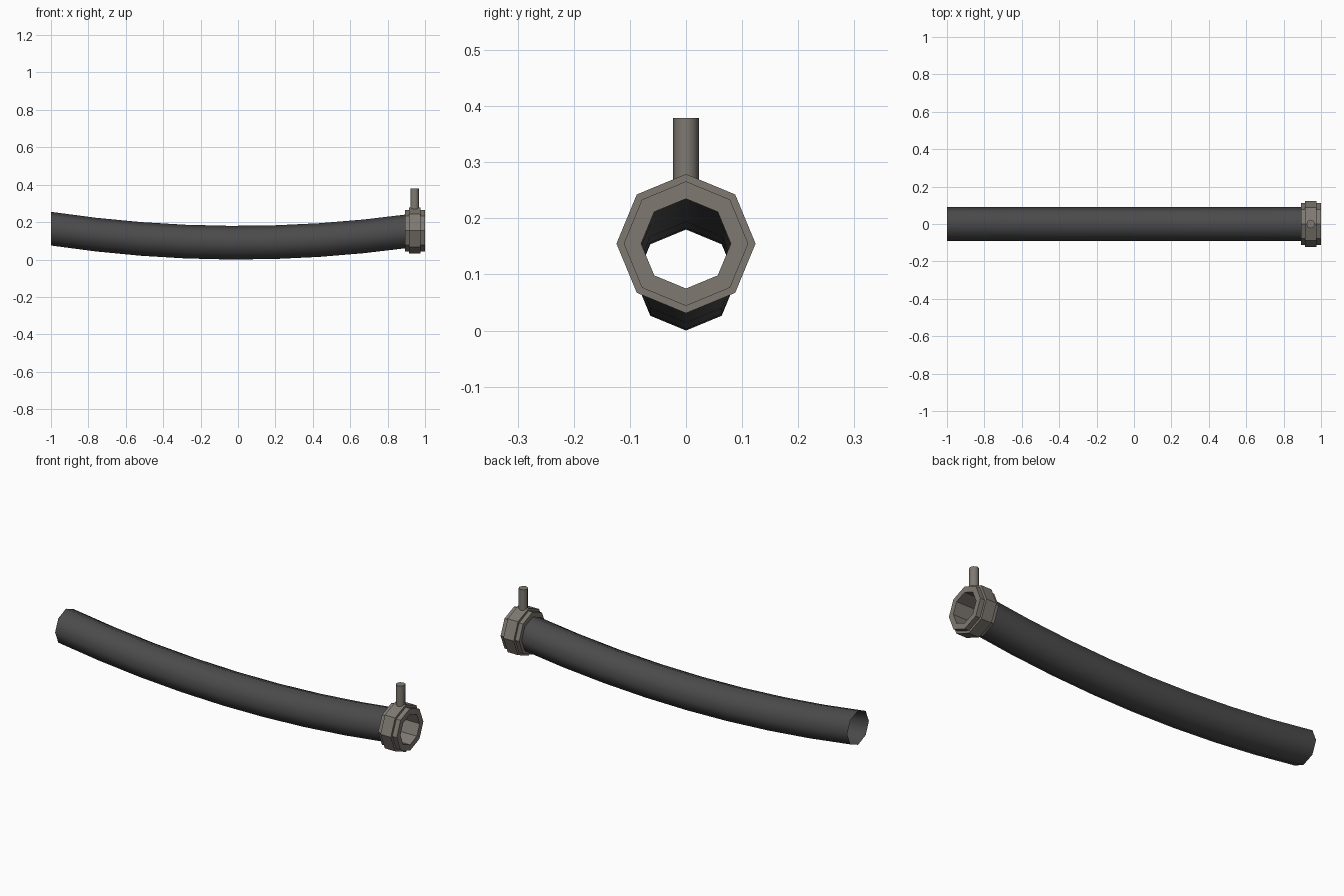
import bpy, bmesh
from math import sin, cos, tau

cube = bpy.data.objects.get("Cube")
if cube:
    bpy.data.objects.remove(cube)

SIDES = 8


def material(name, rgb):
    m = bpy.data.materials.new(name)
    m.use_nodes = True
    m.diffuse_color = (*rgb, 1)
    m.node_tree.nodes["Principled BSDF"].inputs["Base Color"].default_value = (*rgb, 1)
    return m


def ring(bm, x, z, r):
    """Octagon across the x axis, with a corner pointing up."""
    return [bm.verts.new((x, r * sin(tau * i / SIDES), z + r * cos(tau * i / SIDES)))
            for i in range(SIDES)]


def sweep(name, sections, mat, closed=False, smooth=False):
    """Skin a list of (x, z, radius) octagons."""
    bm = bmesh.new()
    rings = [ring(bm, *s) for s in sections]
    pairs = list(zip(rings, rings[1:]))
    if closed:
        pairs.append((rings[-1], rings[0]))
    for a, b in pairs:
        for i in range(SIDES):
            j = (i + 1) % SIDES
            f = bm.faces.new((a[i], b[i], b[j], a[j]))
            f.smooth = smooth
    bmesh.ops.recalc_face_normals(bm, faces=bm.faces)
    me = bpy.data.meshes.new(name)
    bm.to_mesh(me)
    bm.free()
    me.materials.append(mat)
    ob = bpy.data.objects.new(name, me)
    bpy.context.collection.objects.link(ob)
    return ob


rubber = material("dark rubber", (0.07, 0.07, 0.07))
metal = material("warm grey metal", (0.21, 0.19, 0.165))

# Sagging open hose
START, END, STEPS = -1.0, 0.91, 8
path = [START + (END - START) * i / STEPS for i in range(STEPS + 1)]
sweep("hose", [(x, 0.09 + 0.075 * x * x, 0.09) for x in path], rubber, smooth=True)

# Stepped collar with a bore through it
COLLAR_Z = 0.155
profile = [(0.892, 0.08), (0.892, 0.111), (0.915, 0.111), (0.915, 0.124),
           (0.975, 0.124), (0.975, 0.111), (1.0, 0.111), (1.0, 0.08)]
sweep("collar", [(x, COLLAR_Z, r) for x, r in profile], metal, closed=True)

# Upright stem on the collar
BOTTOM, TOP = 0.25, 0.379
bpy.ops.mesh.primitive_cylinder_add(vertices=SIDES, radius=0.023, depth=TOP - BOTTOM,
                                    location=(0.945, 0, (TOP + BOTTOM) / 2))
stem = bpy.context.object
stem.name = "stem"
stem.data.materials.append(metal)
bpy.ops.object.shade_smooth_by_angle(angle=tau / 7)
